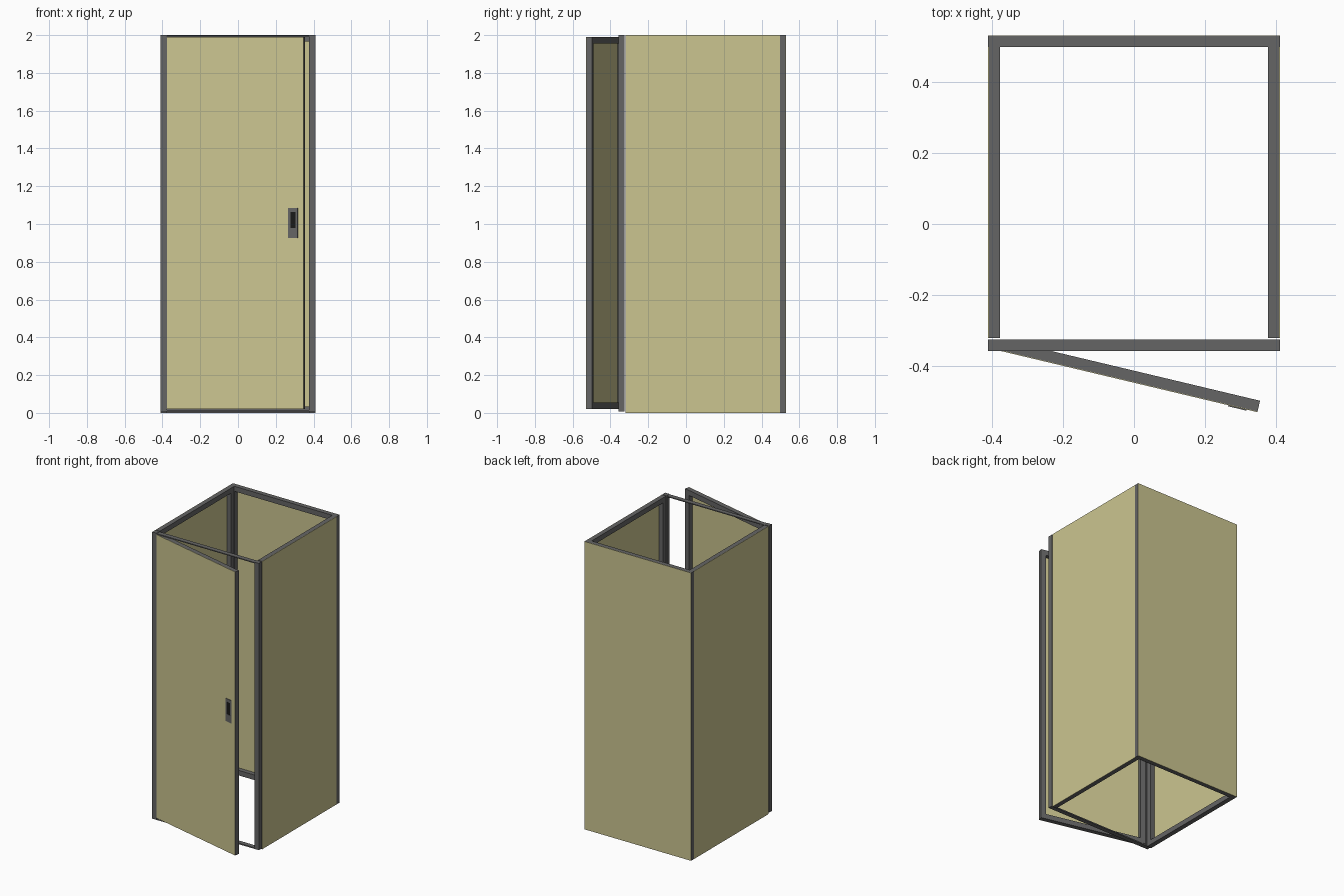
import bpy, bmesh
from math import radians
from mathutils import Matrix, Vector

if "Cube" in bpy.data.objects:
    bpy.data.objects.remove(bpy.data.objects["Cube"])


def material(name, rgb):
    m = bpy.data.materials.new(name)
    m.diffuse_color = (*rgb, 1)
    m.use_nodes = True
    m.node_tree.nodes["Principled BSDF"].inputs["Base Color"].default_value = m.diffuse_color
    return m


TAN = material("tan_panel", (0.60, 0.56, 0.28))
GREY = material("grey_metal", (0.13, 0.13, 0.13))
BLACK = material("black_recess", (0.01, 0.01, 0.01))


def boxes(name, spans, mat, xform=Matrix()):
    """One object made of boxes given as (x0, x1, y0, y1, z0, z1)."""
    bm = bmesh.new()
    for x0, x1, y0, y1, z0, z1 in spans:
        centre = Vector(((x0 + x1) / 2, (y0 + y1) / 2, (z0 + z1) / 2))
        size = Matrix.Diagonal((x1 - x0, y1 - y0, z1 - z0, 1))
        bmesh.ops.create_cube(bm, size=1, matrix=Matrix.Translation(centre) @ size)
    me = bpy.data.meshes.new(name)
    bm.to_mesh(me)
    bm.free()
    me.materials.append(mat)
    ob = bpy.data.objects.new(name, me)
    ob.matrix_world = xform
    bpy.context.collection.objects.link(ob)
    return ob


BAR, DEPTH, SKIN = 0.035, 0.033, 0.002


def framed_panel(name, w, h, xform):
    """Tan skin on the outer (-y) side, backed by a rectangular grey frame."""
    boxes(name + "_skin", [(0, w, 0, SKIN, 0, h)], TAN, xform)
    boxes(name + "_frame", [
        (0, BAR, SKIN, DEPTH, 0, h),
        (w - BAR, w, SKIN, DEPTH, 0, h),
        (BAR, w - BAR, SKIN, DEPTH, 0, BAR),
        (BAR, w - BAR, SKIN, DEPTH, h - BAR, h)], GREY, xform)


def place(x, y, z, degrees):
    return Matrix.Translation((x, y, z)) @ Matrix.Rotation(radians(degrees), 4, 'Z')


# Three fixed walls
side_w = 0.817
framed_panel("right_wall", side_w, 2.0, place(0.41, -0.32, 0, 90))
framed_panel("left_wall", side_w, 2.0, place(-0.41, -0.32 + side_w, 0, -90))
framed_panel("back_wall", 0.82, 2.0, place(0.41, 0.53, 0, 180))

# Front door frame: posts with thin head and threshold plates
F0, F1 = -0.357, -0.325
boxes("door_post_left", [(-0.41, -0.375, F0, F1, 0.008, 2.0)], GREY)
boxes("door_post_right", [(0.375, 0.41, F0, F1, 0.008, 2.0)], GREY)
boxes("door_head", [(-0.375, 0.375, F0, F1, 1.992, 1.998)], GREY)
boxes("door_threshold", [(-0.375, 0.375, F0, F1, 0.008, 0.016)], GREY)

# Door standing ajar, hinged on the left
door = place(-0.375, F0, 0.02, -13.4)
framed_panel("door", 0.742, 1.97, door)

# Latch plate with a dark finger recess
a, b, c, d = 0.658, 0.711, 0.906, 1.065
e, f, g, h = 0.671, 0.698, 0.959, 1.043
boxes("latch_plate", [
    (a, e, -0.003, 0, c, d), (f, b, -0.003, 0, c, d),
    (e, f, -0.003, 0, c, g), (e, f, -0.003, 0, h, d)], GREY, door)
boxes("latch_recess", [(e, f, -0.001, 0, g, h)], BLACK, door)
